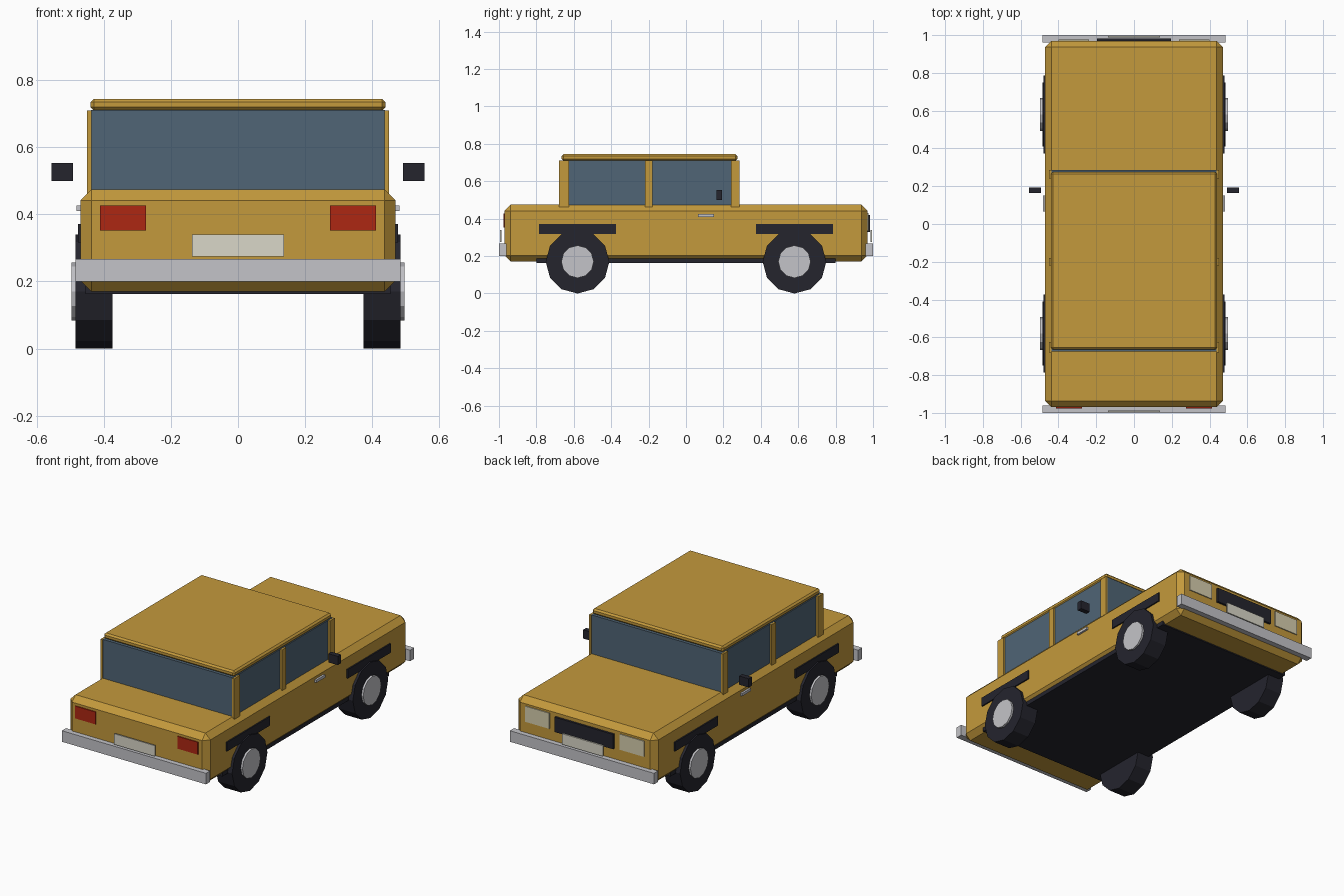
import bpy
import math

cube = bpy.data.objects.get("Cube")
if cube:
    bpy.data.objects.remove(cube, do_unlink=True)


def material(name, rgb):
    m = bpy.data.materials.new(name)
    m.use_nodes = True
    m.diffuse_color = (*rgb, 1)
    node = next(n for n in m.node_tree.nodes if n.type == "BSDF_PRINCIPLED")
    node.inputs["Base Color"].default_value = (*rgb, 1)
    node.inputs["Roughness"].default_value = 0.6
    return m


PAINT = material("ochre paint", (0.55, 0.32, 0.045))
GLASS = material("blue glass", (0.08, 0.13, 0.18))
BLACK = material("black rubber", (0.018, 0.018, 0.027))
CHROME = material("chrome", (0.55, 0.55, 0.58))
RED = material("tail red", (0.42, 0.02, 0.006))
LAMP = material("lamp cream", (0.68, 0.62, 0.42))
PLATE = material("plate ivory", (0.70, 0.68, 0.58))


def box(name, x, y, z, mat, bevel=0):
    """Box from (min, max) ranges on each axis, with an optional chamfer."""
    bpy.ops.mesh.primitive_cube_add(size=1)
    ob = bpy.context.object
    ob.name = name
    size = [r[1] - r[0] for r in (x, y, z)]
    mid = [(r[0] + r[1]) / 2 for r in (x, y, z)]
    for v in ob.data.vertices:
        v.co = [c * s for c, s in zip(v.co, size)]
    ob.location = mid
    ob.data.materials.append(mat)
    if bevel:
        mod = ob.modifiers.new("chamfer", "BEVEL")
        mod.width = bevel
        mod.segments = 1
    return ob


def pair(name, x, y, z, mat):
    """The same box on the left and the right."""
    box("left_" + name, x, y, z, mat)
    box("right_" + name, (-x[1], -x[0]), y, z, mat)


def disc(name, x, y, z, radius, mat):
    """Twelve-sided cylinder lying along x."""
    bpy.ops.mesh.primitive_cylinder_add(
        vertices=12, radius=radius, depth=x[1] - x[0],
        location=((x[0] + x[1]) / 2, y, z), rotation=(0, math.pi / 2, 0))
    bpy.context.object.name = name
    bpy.context.object.data.materials.append(mat)


# Body shell and dark floor
box("body", (-0.47, 0.47), (-0.97, 0.97), (0.17, 0.475), PAINT, 0.033)
box("underbody", (-0.455, 0.455), (-0.8, 0.8), (0.163, 0.2), BLACK)

# Cabin
box("cabin_glass", (-0.438, 0.438), (-0.675, 0.285), (0.46, 0.711), GLASS)
box("roof", (-0.44, 0.44), (-0.665, 0.275), (0.71, 0.745), PAINT, 0.01)
for name, y in (("tail_pillar", (-0.68, -0.625)),
                ("middle_pillar", (-0.22, -0.18)),
                ("nose_pillar", (0.24, 0.287))):
    pair(name, (0.437, 0.45), y, (0.46, 0.71), PAINT)

# Bumpers and number plates at both ends
for end, s in (("tail", -1), ("nose", 1)):
    box(end + "_bumper", (-0.485, 0.485), sorted((s * 0.96, s)),
        (0.2, 0.267), CHROME)
    box(end + "_number_plate", (-0.137, 0.137),
        sorted((s * 0.987, s * 0.995)), (0.275, 0.34), PLATE)

# Lamps and grille
pair("tail_lamp", (0.275, 0.412), (-0.976, -0.96), (0.352, 0.427), RED)
pair("headlamp", (0.237, 0.4), (0.96, 0.976), (0.335, 0.43), LAMP)
box("grille", (-0.197, 0.197), (0.96, 0.983), (0.33, 0.42), BLACK)

# Door handles and mirrors
pair("door_handle", (0.465, 0.482), (0.065, 0.15), (0.41, 0.426), CHROME)
pair("mirror", (0.493, 0.557), (0.163, 0.193), (0.5, 0.553), BLACK)

# Wheels, hubcaps and arch trims
for end, y in (("tail", -0.58), ("nose", 0.58)):
    pair(end + "_arch_trim", (0.46, 0.478), (y - 0.207, y + 0.207),
         (0.317, 0.372), BLACK)
    for side, s in (("left", 1), ("right", -1)):
        disc(f"{end}_{side}_tyre", sorted((s * 0.375, s * 0.485)),
             y, 0.17, 0.17, BLACK)
        disc(f"{end}_{side}_hubcap", sorted((s * 0.45, s * 0.497)),
             y, 0.17, 0.087, CHROME)
